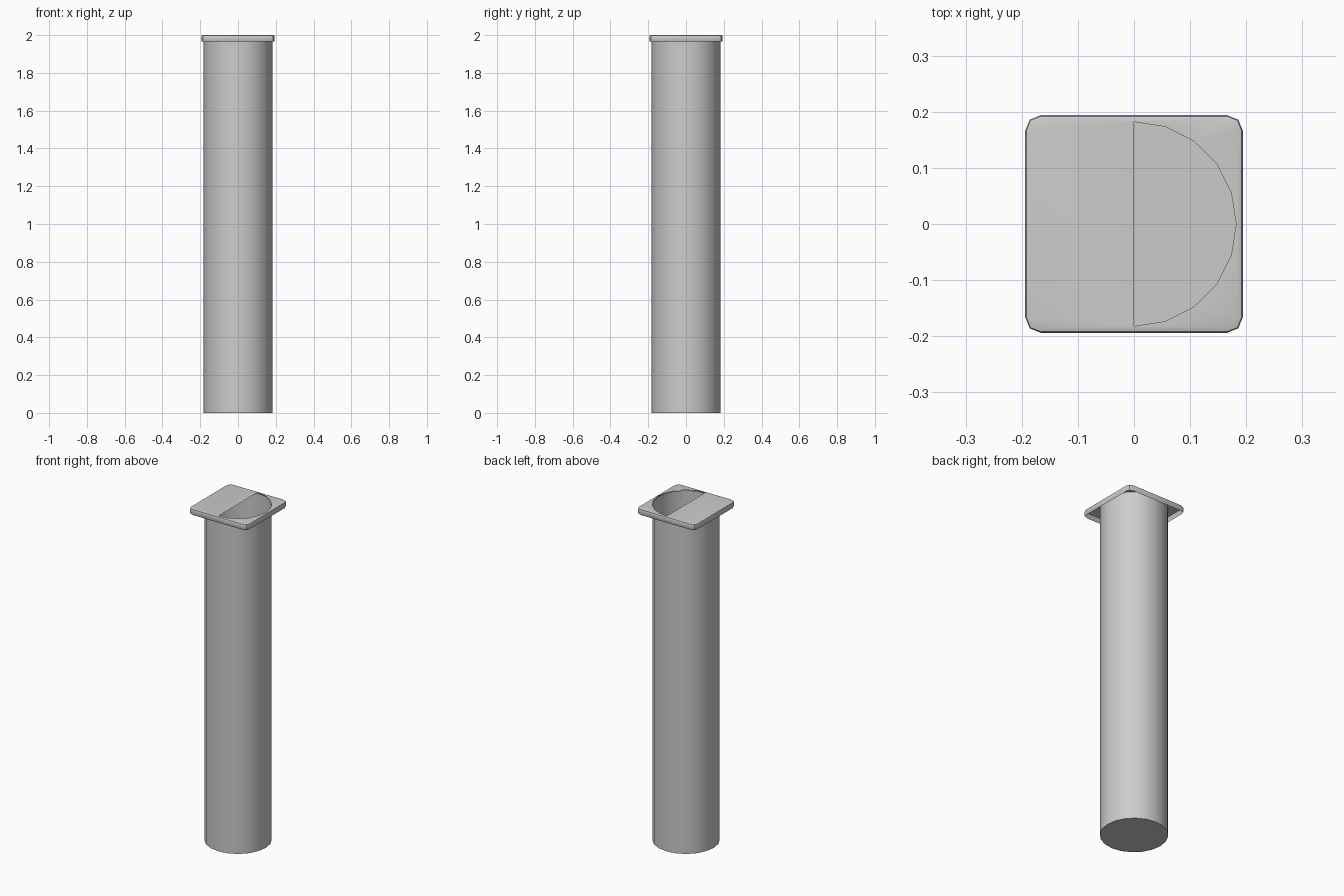
import bpy, bmesh, math

if "Cube" in bpy.data.objects:
    bpy.data.objects.remove(bpy.data.objects["Cube"])

R = 0.182      # column radius
HALF = 0.194   # half width of the cap
SIDES = 20


def finish(bm, name):
    mesh = bpy.data.meshes.new(name)
    bm.to_mesh(mesh)
    bm.free()
    ob = bpy.data.objects.new(name, mesh)
    bpy.context.collection.objects.link(ob)
    bpy.ops.object.select_all(action='DESELECT')
    ob.select_set(True)
    bpy.context.view_layer.objects.active = ob
    bpy.ops.object.shade_smooth_by_angle(angle=math.radians(35))
    return ob


def loop_edges(bm, verts):
    n = len(verts)
    return [bm.edges.get((verts[i], verts[(i + 1) % n])) or
            bm.edges.new((verts[i], verts[(i + 1) % n])) for i in range(n)]


def rounded_square(half, radius, segs=2):
    pts = []
    for q in range(4):
        a0 = q * math.pi / 2
        cx = (half - radius) * (1 if q in (0, 3) else -1)
        cy = (half - radius) * (1 if q in (0, 1) else -1)
        for s in range(segs + 1):
            a = a0 + s / segs * math.pi / 2
            pts.append((cx + radius * math.cos(a), cy + radius * math.sin(a)))
    return pts


# Hollow round column, closed at the bottom and open at the top
bm = bmesh.new()
rings = []
for z in (0.0, 1.998):
    rings.append([bm.verts.new((R * math.cos(i * math.tau / SIDES),
                                R * math.sin(i * math.tau / SIDES), z))
                  for i in range(SIDES)])
low, high = rings
for i in range(SIDES):
    j = (i + 1) % SIDES
    bm.faces.new((low[i], low[j], high[j], high[i]))
bm.faces.new(low[::-1])
finish(bm, "column")

# Thin square lid with a softened lip, open underneath
bm = bmesh.new()
rings = []
for z, inset in ((1.965, 0.003), (1.970, 0.0), (1.992, 0.0),
                 (1.998, 0.002), (2.0, 0.008)):
    rings.append([bm.verts.new((x, y, z))
                  for x, y in rounded_square(HALF - inset, 0.028 - inset)])
for a, b in zip(rings, rings[1:]):
    for i in range(len(a)):
        j = (i + 1) % len(a)
        bm.faces.new((a[i], a[j], b[j], b[i]))

# Lid top with the half-round opening on the +x side
half_hole = []
for i in range(SIDES // 2 + 1):
    t = -math.pi / 2 + i * math.tau / SIDES
    half_hole.append(bm.verts.new((R * math.cos(t), R * math.sin(t), 2.0)))
edges = loop_edges(bm, rings[-1]) + loop_edges(bm, half_hole)
bmesh.ops.triangle_fill(bm, edges=edges, use_beauty=True, normal=(0, 0, 1))
for f in bm.faces:
    f.normal_update()
    if f.normal.z < -0.99:
        f.normal_flip()
finish(bm, "cap")
